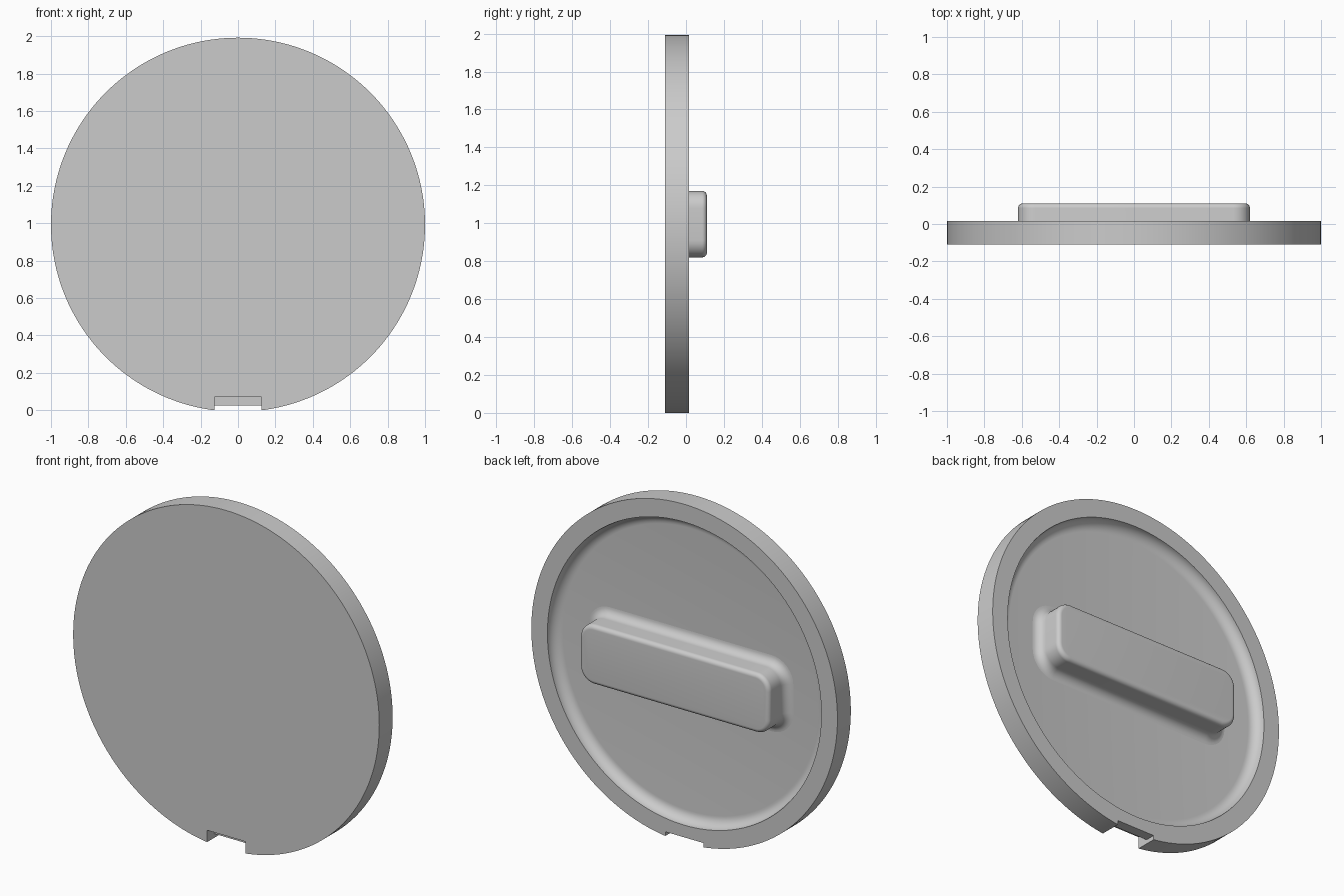
import bpy, bmesh, math
from mathutils import Vector

if "Cube" in bpy.data.objects:
    bpy.data.objects.remove(bpy.data.objects["Cube"])

CZ = 0.992          # disc centre height
FRONT, BACK = -0.11, 0.015
FLOOR = -0.045      # recess floor

grey = bpy.data.materials.new("plain_grey")
grey.use_nodes = True
grey.diffuse_color = (0.6, 0.6, 0.6, 1)
grey.node_tree.nodes["Principled BSDF"].inputs["Base Color"].default_value = (0.6, 0.6, 0.6, 1)


def arc(cx, cy, r, a0, a1, n=8):
    """Points on a circular arc, angles in degrees."""
    angles = [math.radians(a0 + (a1 - a0) * i / n) for i in range(n + 1)]
    return [(cx + r * math.cos(a), cy + r * math.sin(a)) for a in angles]


def loft(name, rings):
    """Skin closed rings of points in order and cap both ends."""
    bm = bmesh.new()
    loops = [[bm.verts.new(p) for p in ring] for ring in rings]
    n = len(loops[0])
    for a, b in zip(loops, loops[1:]):
        for i in range(n):
            j = (i + 1) % n
            bm.faces.new((a[i], a[j], b[j], b[i]))
    bm.faces.new(loops[0])
    bm.faces.new(loops[-1])
    bmesh.ops.recalc_face_normals(bm, faces=bm.faces)
    mesh = bpy.data.meshes.new(name)
    bm.to_mesh(mesh)
    bm.free()
    mesh.materials.append(grey)
    obj = bpy.data.objects.new(name, mesh)
    bpy.context.collection.objects.link(obj)
    return obj


def circle(r, y, n=160):
    return [(r * math.cos(2 * math.pi * i / n), y, CZ + r * math.sin(2 * math.pi * i / n))
            for i in range(n)]


def rounded_rect(offset, y, hx=0.62, hz=0.175, r=0.09):
    """Rounded rectangle grown outwards by an offset."""
    pts = []
    for k, (sx, sz) in enumerate([(1, 1), (-1, 1), (-1, -1), (1, -1)]):
        pts += arc(sx * (hx - r), CZ + 0.003 + sz * (hz - r), r + offset, 90 * k, 90 * k + 90)
    return [(x, y, z) for x, z in pts]


def box(name, lo, hi):
    corners = [(lo[0], lo[2]), (hi[0], lo[2]), (hi[0], hi[2]), (lo[0], hi[2])]
    return loft(name, [[(x, y, z) for x, z in corners] for y in (lo[1], hi[1])])


def smooth(obj):
    bpy.ops.object.select_all(action="DESELECT")
    obj.select_set(True)
    bpy.context.view_layer.objects.active = obj
    bpy.ops.object.shade_smooth_by_angle(angle=math.radians(35))


# Disc with a filleted recess in its back
fillet = arc(0.835, BACK, 0.06, 0, -90)
lid = loft("lid_disc", [circle(1, FRONT), circle(1, BACK)] + [circle(r, y) for r, y in fillet])

# Stepped notch at the bottom: shallow right through, deeper at the front
cutters = [box("notch_cutter", (-0.125, -0.3, -0.2), (0.125, 0.3, 0.025)),
           box("notch_step_cutter", (-0.125, -0.3, -0.2), (0.125, -0.045, 0.07))]
for c in cutters:
    mod = lid.modifiers.new("notch", "BOOLEAN")
    mod.operation = "DIFFERENCE"
    mod.solver = "EXACT"
    mod.object = c
bpy.context.view_layer.update()
cut = bpy.data.meshes.new_from_object(lid.evaluated_get(bpy.context.evaluated_depsgraph_get()))
lid.modifiers.clear()
lid.data = cut
for c in cutters:
    bpy.data.objects.remove(c)
smooth(lid)

# Grip bar with a flared base and a rounded top edge
flare = arc(0.05, FLOOR + 0.05, 0.05, 270, 180)
top = arc(-0.025, 0.085, 0.025, 0, 90)
grip = loft("grip_bar", [rounded_rect(o, y) for o, y in flare + top])
smooth(grip)
